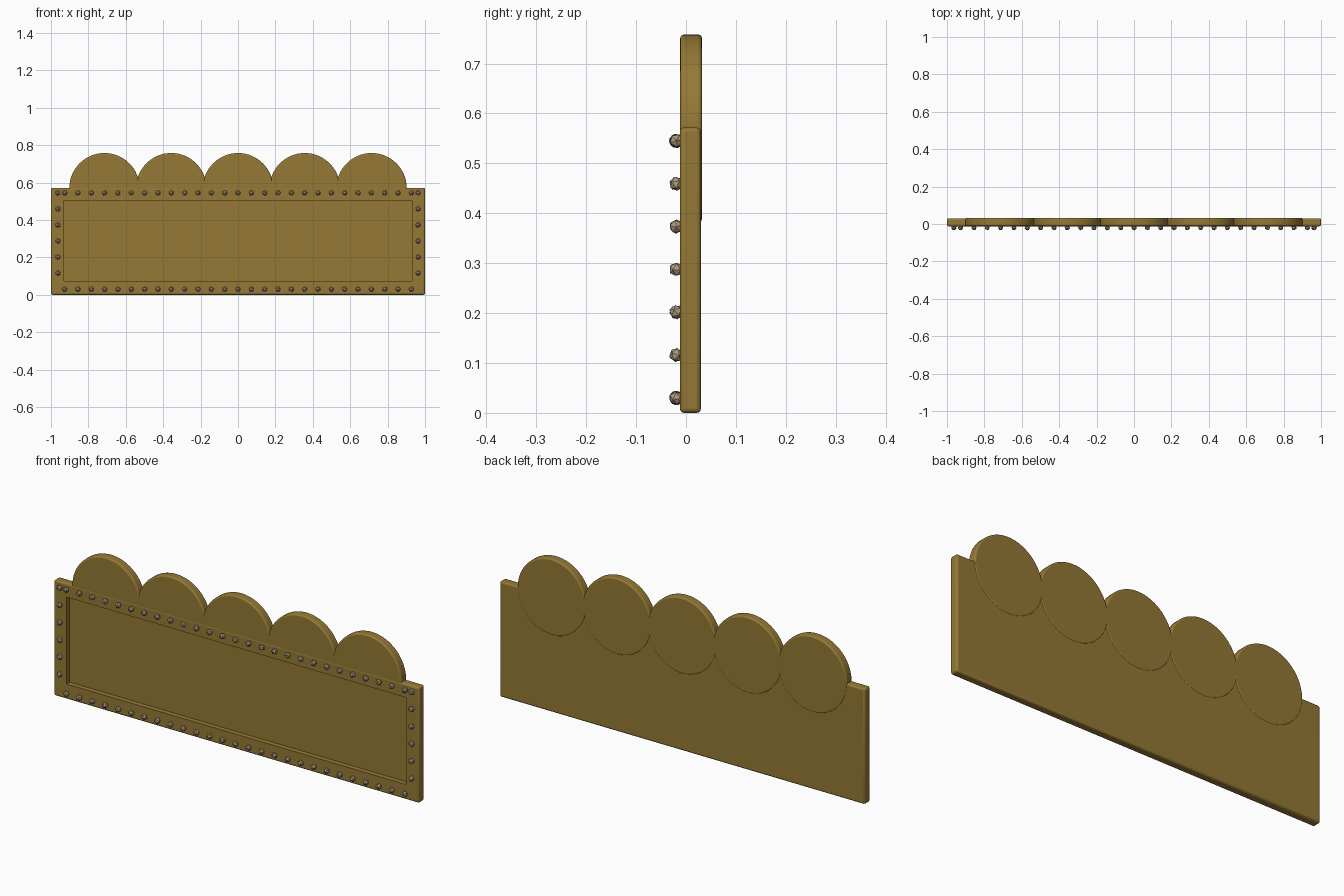
import bpy, bmesh, math, random
from mathutils import Matrix, Euler

if "Cube" in bpy.data.objects:
    bpy.data.objects.remove(bpy.data.objects["Cube"])

random.seed(4)


def material(name, rgb):
    m = bpy.data.materials.new(name)
    m.diffuse_color = (*rgb, 1)
    m.use_nodes = True
    m.node_tree.nodes["Principled BSDF"].inputs["Base Color"].default_value = m.diffuse_color
    return m


brass = material("brass", (0.30, 0.19, 0.035))
steel = material("stud_metal", (0.42, 0.34, 0.22))


def to_object(name, bm, mat=None):
    bmesh.ops.recalc_face_normals(bm, faces=bm.faces)
    me = bpy.data.meshes.new(name)
    bm.to_mesh(me)
    bm.free()
    ob = bpy.data.objects.new(name, me)
    bpy.context.collection.objects.link(ob)
    if mat:
        me.materials.append(mat)
    return ob


def box(name, lo, hi, mat=None):
    bm = bmesh.new()
    size = [b - a for a, b in zip(lo, hi)]
    mid = [(a + b) / 2 for a, b in zip(lo, hi)]
    bmesh.ops.create_cube(bm, size=1, matrix=Matrix.Translation(mid) @ Matrix.Diagonal((*size, 1)))
    return to_object(name, bm, mat)


def bevel(ob, width):
    b = ob.modifiers.new("rounded_edges", 'BEVEL')
    b.width, b.segments, b.limit_method = width, 3, 'ANGLE'
    b.angle_limit = math.radians(40)


def cut(ob, cutter):
    c = ob.modifiers.new("recess", 'BOOLEAN')
    c.operation, c.object, c.solver = 'DIFFERENCE', cutter, 'EXACT'


def smooth(ob):
    bpy.ops.object.select_all(action='DESELECT')
    bpy.context.view_layer.objects.active = ob
    ob.select_set(True)
    bpy.ops.object.shade_smooth_by_angle(angle=math.radians(35))


# Helpers that hollow out the front panel
panel_cutter = box("panel_cutter", (-0.93, -0.1, 0.075), (0.93, 0.012, 0.505))
disc_cutter = box("disc_cutter", (-0.94, -0.1, 0.065), (0.94, 0.016, 0.515))
for c in (panel_cutter, disc_cutter):
    c.hide_render = True
    c.hide_viewport = True

# Framed board with recessed panel
board = box("framed_board", (-1, -0.0125, 0), (1, 0.03, 0.572), brass)
bevel(board, 0.009)
cut(board, panel_cutter)
smooth(board)

# Row of scallops, full discs that show faintly on the back
for i in range(5):
    bm = bmesh.new()
    place = Matrix.Translation((0.357 * (i - 2), 0.0102, 0.57)) @ Matrix.Rotation(math.pi / 2, 4, 'X')
    bmesh.ops.create_cone(bm, cap_ends=True, segments=64, radius1=0.188, radius2=0.188,
                          depth=0.0436, matrix=place)
    disc = to_object(f"scallop_{i + 1}", bm, brass)
    bevel(disc, 0.007)
    cut(disc, disc_cutter)
    smooth(disc)

# Faceted studs around the frame
spots = [(-0.927 + 1.854 * i / 26, z) for i in range(27) for z in (0.03, 0.545)]
spots += [(s * 0.963, 0.116 + 0.0858 * i) for i in range(6) for s in (-1, 1)]
bm = bmesh.new()
for x, z in spots:
    turn = Euler([random.uniform(0, math.tau) for _ in range(3)]).to_matrix().to_4x4()
    bmesh.ops.create_icosphere(bm, subdivisions=1, radius=0.0145,
                               matrix=Matrix.Translation((x, -0.0195, z)) @ turn)
to_object("frame_studs", bm, steel)
